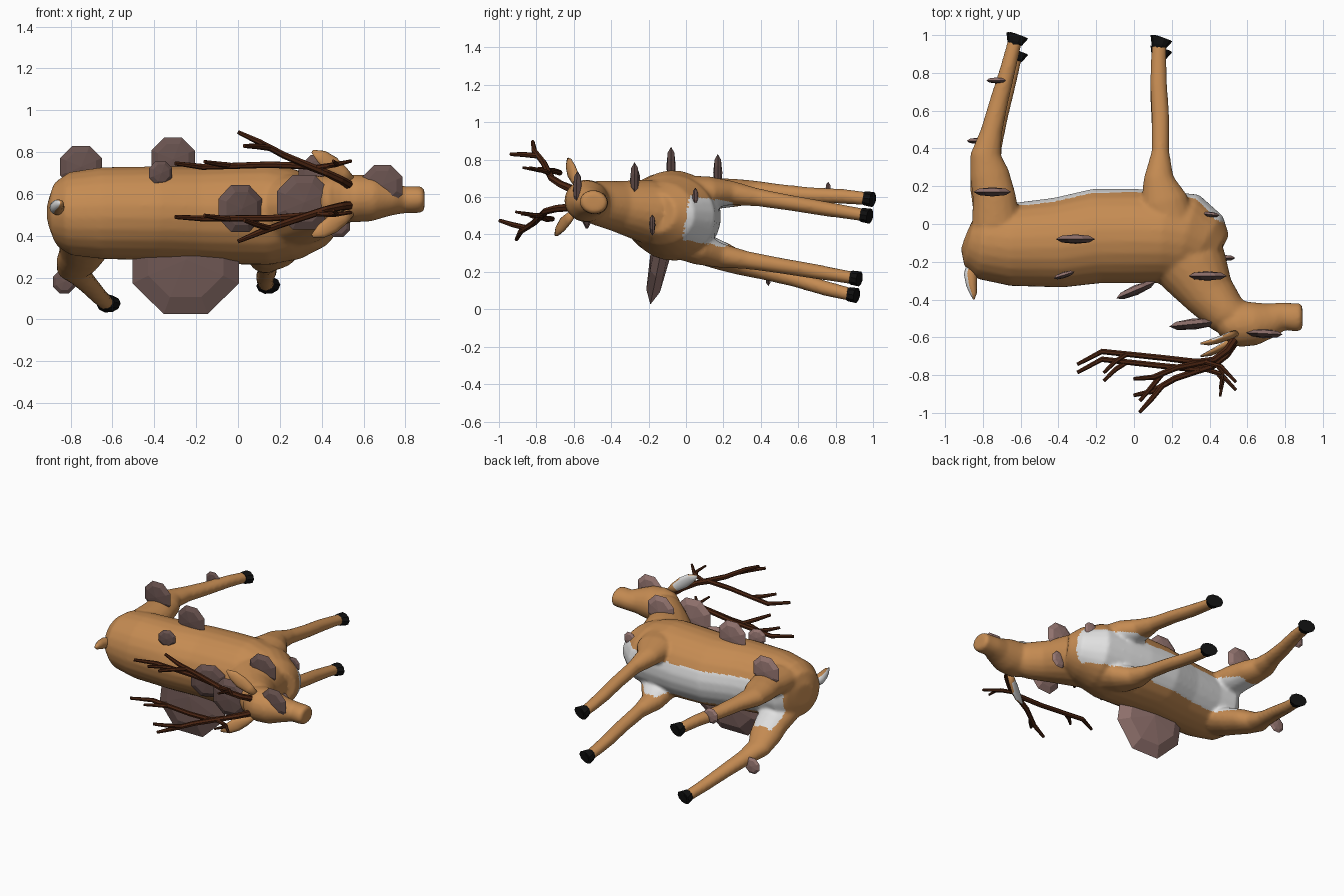
import bpy, bmesh, math
from mathutils import Vector, Matrix

if "Cube" in bpy.data.objects:
    bpy.data.objects.remove(bpy.data.objects["Cube"])

# Deer lies on its side: x = forward, d = towards the feet (about +y), w = sideways (about +z)
ROLL = math.radians(9.5)
POSE = Matrix.Translation((0, 0, 0.49)) @ Matrix.Rotation(-ROLL, 4, 'X')


def colour(name, rgb):
    m = bpy.data.materials.new(name)
    m.diffuse_color = (*rgb, 1)
    m.use_nodes = True
    m.node_tree.nodes["Principled BSDF"].inputs["Base Color"].default_value = m.diffuse_color
    return m


COAT = colour("tan coat", (0.56, 0.26, 0.085))
WHITE = colour("white fur", (0.75, 0.75, 0.75))
BLACK = colour("black hoof", (0.005, 0.005, 0.005))
ANTLER = colour("dark brown antler", (0.07, 0.018, 0.006))
CAP = colour("fungus cap brown", (0.14, 0.085, 0.078))
UNDER = colour("fungus underside pink", (0.31, 0.185, 0.17))


def loft(bm, sections, n=16):
    """Skin elliptical rings (x, d, w, radius in x-d plane, sideways radius)."""
    pts = [Vector(s[:3]) for s in sections]
    rings = []
    for i, s in enumerate(sections):
        t = (pts[min(i + 1, len(pts) - 1)] - pts[max(i - 1, 0)]).normalized()
        a = Vector((-t.y, t.x, 0)).normalized()
        b = t.cross(a)
        rings.append([bm.verts.new(pts[i] + a * s[3] * math.cos(k * math.tau / n)
                                   + b * s[4] * math.sin(k * math.tau / n)) for k in range(n)])
    for r0, r1 in zip(rings, rings[1:]):
        for k in range(n):
            j = (k + 1) % n
            bm.faces.new((r0[k], r0[j], r1[j], r1[k]))
    bm.faces.new(rings[0][::-1])
    return bm.faces.new(rings[-1])


def make(name, bm, mats, matrix=POSE, smooth=True):
    bmesh.ops.recalc_face_normals(bm, faces=bm.faces[:])
    me = bpy.data.meshes.new(name)
    bm.to_mesh(me)
    bm.free()
    for m in mats:
        me.materials.append(m)
    ob = bpy.data.objects.new(name, me)
    ob.matrix_world = matrix
    bpy.context.collection.objects.link(ob)
    for p in me.polygons:
        p.use_smooth = smooth
    return ob


# --- body, neck, head and legs, fused into one smooth skin
bm = bmesh.new()
loft(bm, [(x, d, 0, a, b) for x, d, a, b in [
    (-.89, -.07, .07, .08), (-.865, -.08, .15, .155), (-.80, -.09, .205, .20), (-.65, -.11, .22, .22),
    (-.4, -.10, .24, .225), (-.2, -.065, .252, .23), (0, -.065, .252, .238), (.15, -.07, .245, .242),
    (.28, -.08, .245, .215), (.37, -.13, .2, .17), (.435, -.17, .13, .11)]], 24)
loft(bm, [(x, d, 0, a, b) for x, d, a, b in [
    (.2, -.1, .2, .19), (.32, -.24, .19, .165), (.40, -.38, .14, .135), (.49, -.48, .115, .12),
    (.56, -.52, .09, .1)]], 20)
loft(bm, [(x, d, 0, a, b) for x, d, a, b in [
    (.44, -.56, .04, .06), (.48, -.545, .09, .1), (.55, -.535, .125, .115), (.64, -.535, .115, .11),
    (.73, -.515, .09, .08), (.79, -.495, .074, .065), (.84, -.50, .075, .065), (.88, -.5, .076, .062),
    (.892, -.5, .055, .045)]], 20)
FRONT = [(.2, -.05, .12, .13, .1), (.16, .1, .155, .125, .085), (.13, .22, .17, .08, .065),
         (.14, .36, .17, .047, .048), (.14, .55, .17, .047, .042), (.13, .72, .17, .046, .04),
         (.13, .85, .17, .042, .036), (.135, .94, .17, .038, .034)]
REAR = [(-.73, -.02, .12, .13, .09), (-.74, .12, .15, .115, .085), (-.765, .24, .175, .105, .075),
        (-.785, .34, .195, .082, .062), (-.755, .46, .21, .058, .05), (-.715, .62, .225, .05, .044),
        (-.665, .8, .25, .042, .04), (-.63, .94, .26, .038, .036)]
for s in (1, -1):
    for leg in (FRONT, REAR):
        loft(bm, [(x, d, w * s, a, b) for x, d, w, a, b in leg])
body = make("body", bm, [COAT, WHITE])
mod = body.modifiers.new("fuse", 'REMESH')
mod.mode, mod.voxel_size = 'VOXEL', 0.012
mod = body.modifiers.new("soften", 'SMOOTH')
mod.factor, mod.iterations = 0.5, 6
dg = bpy.context.evaluated_depsgraph_get()
fused = bpy.data.meshes.new_from_object(body.evaluated_get(dg))
body.modifiers.clear()
body.data = fused
fused.materials.clear()
fused.materials.append(COAT)
fused.materials.append(WHITE)
for p in fused.polygons:  # white chest and belly panel
    x, d, w = p.center
    p.use_smooth = True
    p.material_index = int(0 < d < .24 and abs(w) < .12 and x > -.82)

# --- hooves: flared, hollow below with the leg end showing
for label, hx, hw in (("front", .135, .17), ("rear", -.628, .26)):
    for side, s in (("upper", 1), ("lower", -1)):
        bm = bmesh.new()
        cap = loft(bm, [(hx, .915, hw * s, .036, .034), (hx, .93, hw * s, .043, .04),
                        (hx + .01, .968, hw * s, .06, .042), (hx + .012, .970, hw * s, .046, .03),
                        (hx + .005, .955, hw * s, .03, .024)], 10)
        cap.material_index = 1
        make(f"{label}_hoof_{side}", bm, [BLACK, COAT], smooth=False)

# --- tail, white behind
bm = bmesh.new()
loft(bm, [(-.85, -.2, 0, .03, .03), (-.865, -.27, 0, .036, .036), (-.86, -.33, 0, .028, .03),
          (-.85, -.375, 0, .018, .02), (-.848, -.405, 0, .004, .005)], 12)
bm.normal_update()
bmesh.ops.recalc_face_normals(bm, faces=bm.faces[:])
for f in bm.faces:
    f.material_index = int(f.normal.x < -.6)
make("tail", bm, [COAT, WHITE])

# --- ears (white inner face) and antlers, mirrored
TINES = [
    [(.53, -.63, .05, .022), (.49, -.69, .065, .02), (.42, -.745, .09, .018), (.33, -.76, .12, .017),
     (.15, -.74, .13, .016), (-.17, -.705, .125, .015), (-.3, -.775, .13, .01)],
    [(-.04, -.72, .13, .014), (-.10, -.76, .13, .013), (-.16, -.82, .13, .009)],
    [(.42, -.745, .09, .018), (.22, -.80, .165, .017), (.10, -.86, .22, .015), (0, -.875, .265, .01)],
    [(.15, -.835, .195, .015), (.09, -.91, .19, .014), (.03, -.98, .18, .01)],
    [(.36, -.755, .11, .014), (.46, -.785, .12, .013), (.54, -.87, .125, .008)],
    [(.44, -.78, .12, .011), (.47, -.82, .12, .011), (.455, -.905, .12, .007)],
]
for side, s in (("upper", 1), ("lower", -1)):
    bm = bmesh.new()
    loft(bm, [(.54, -.60, .08 * s, .018, .02), (.50, -.62, .11 * s, .02, .034),
              (.45, -.645, .145 * s, .017, .043), (.40, -.665, .18 * s, .014, .034),
              (.355, -.675, .205 * s, .005, .008)], 12)
    bmesh.ops.recalc_face_normals(bm, faces=bm.faces[:])
    for f in bm.faces:
        f.material_index = int(f.normal.y > .55 and f.calc_center_median().x < .49)
    make(f"ear_{side}", bm, [COAT, WHITE])
    bm = bmesh.new()
    for path in TINES:
        loft(bm, [(x, d, w * s, r, r) for x, d, w, r in path], 7)
    make(f"antler_{side}", bm, [ANTLER], smooth=False)

# --- bracket fungi: flattened eight-sided discs (x, y, z, radius, tilt about x, tilt about z)
FUNGI = [
    (-.25, -.14, .275, .275, -.2, 0), (-.75, .17, .73, .108, 0, 0), (-.31, -.08, .765, .112, 0, 0),
    (-.37, -.27, .70, .062, 0, .3), (.01, -.35, .53, .122, 0, .4), (.315, -.53, .56, .14, 0, .1),
    (.69, -.58, .64, .105, 0, -.05), (.39, -.275, .685, .11, 0, 0), (.405, .05, .60, .052, 0, -.1),
    (.48, -.18, .45, .06, 0, 0), (-.73, .76, .63, .056, 0, 0), (-.83, .44, .18, .06, 0, 0)]
for i, (x, y, z, r, tx, tz) in enumerate(FUNGI):
    bm = bmesh.new()
    bmesh.ops.create_uvsphere(bm, u_segments=8, v_segments=4, radius=1)
    bmesh.ops.transform(bm, verts=bm.verts[:], matrix=Matrix.Diagonal((r, .17 * r + .006, r, 1))
                        @ Matrix.Rotation(math.pi / 2, 4, 'X') @ Matrix.Rotation(math.pi / 8, 4, 'Z'))
    bm.normal_update()
    for f in bm.faces:
        f.material_index = int(f.normal.y > 0)
    place = Matrix.Translation((x, y, z)) @ Matrix.Rotation(tz, 4, 'Z') @ Matrix.Rotation(tx, 4, 'X')
    make(f"bracket_fungus_{i + 1}", bm, [CAP, UNDER], place, smooth=False)
